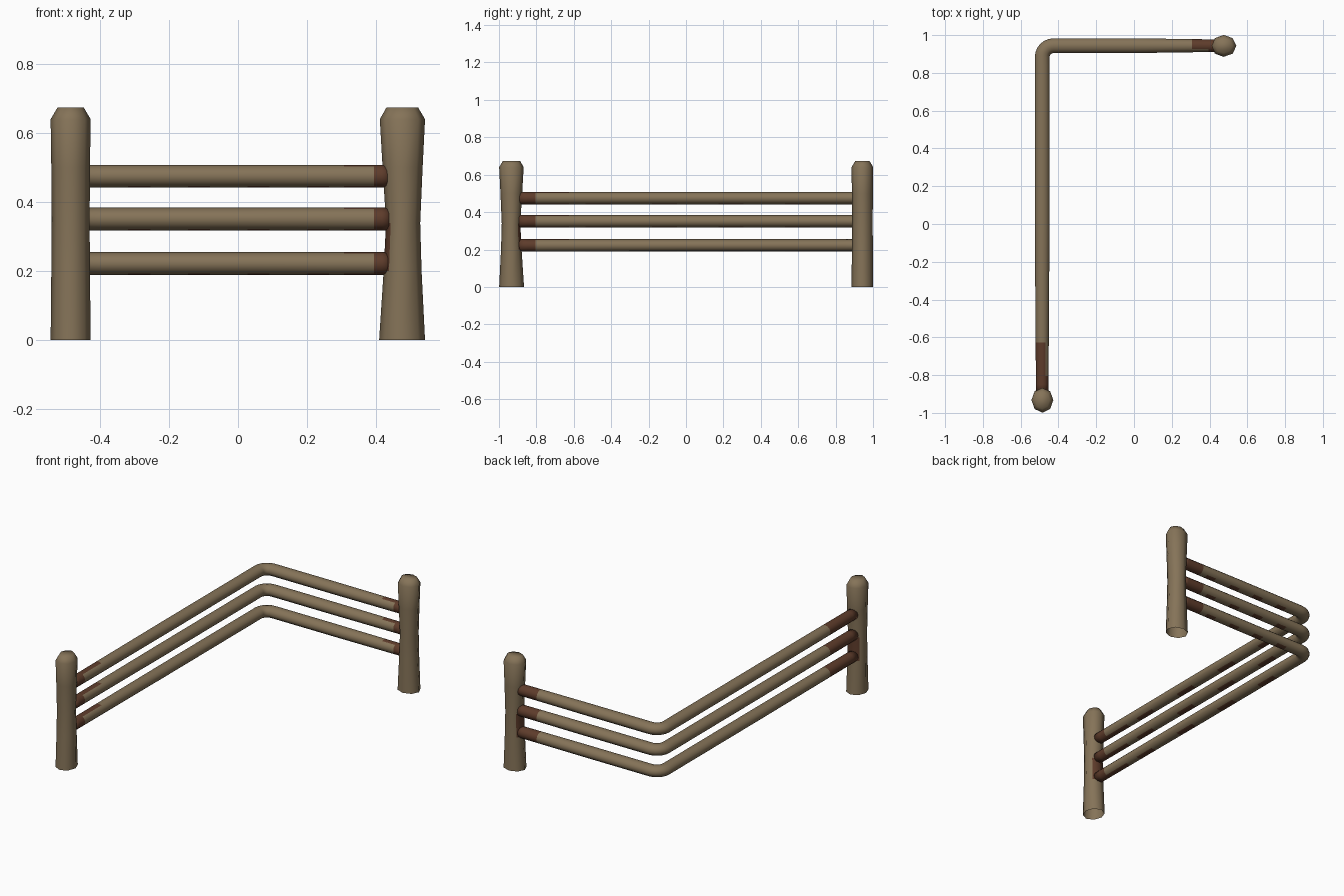
import bpy, bmesh, math
from mathutils import Vector

if "Cube" in bpy.data.objects:
    bpy.data.objects.remove(bpy.data.objects["Cube"])


def material(name, col):
    m = bpy.data.materials.new(name)
    m.diffuse_color = (*col, 1)
    m.use_nodes = True
    m.node_tree.nodes["Principled BSDF"].inputs["Base Color"].default_value = m.diffuse_color
    return m


WOOD = material("tan wood", (0.235, 0.172, 0.098))
DARK = material("dark worn wood", (0.112, 0.045, 0.024))


def finish(bm, name):
    for f in bm.faces:
        f.smooth = True
    bmesh.ops.recalc_face_normals(bm, faces=bm.faces)
    me = bpy.data.meshes.new(name)
    bm.to_mesh(me)
    bm.free()
    me.materials.append(WOOD)
    me.materials.append(DARK)
    ob = bpy.data.objects.new(name, me)
    bpy.context.collection.objects.link(ob)
    return ob


def bridge(bm, a, b):
    n = len(a)
    return [bm.faces.new((a[i], a[(i + 1) % n], b[(i + 1) % n], b[i])) for i in range(n)]


# Waisted eight-sided post; inward = direction towards its rails
# profile: height, inner reach, outer reach, half width across
PROFILE = [(0, .066, .067, .058), (.2, .053, .057, .056), (.34, .046, .053, .055),
           (.5, .056, .060, .056), (.64, .064, .067, .058), (.674, .045, .047, .038)]


def post(name, x, y, inward):
    bm = bmesh.new()
    d = Vector((*inward, 0))
    side = Vector((-d.y, d.x, 0))
    prev = None
    for k, (z, rin, rout, w) in enumerate(PROFILE):
        ring = []
        for i in range(8):
            a = i * math.tau / 8
            c = math.cos(a)
            p = Vector((x, y, z)) + d * c * (rin if c > 0 else rout) + side * math.sin(a) * w
            ring.append(bm.verts.new(p))
        if prev:
            faces = bridge(bm, prev, ring)
            if k == 2:  # worn patch between the rails
                faces[0].material_index = faces[7].material_index = 1
        prev = ring
    bm.faces.new(prev)
    return finish(bm, name)


post("front_post", -.485, -.932, (0, 1))
post("back_post", .475, .943, (-1, 0))

# Bent rail path: (position, outward normal, fraction from the post)
Y0, X1, CX, CY, BEND = -.893, .437, -.486, .944, .06
path = []
for i in range(41):
    t = i / 40
    path.append((Vector((CX, Y0 + (CY - BEND - Y0) * t, 0)), Vector((-1, 0, 0)), t))
for i in range(1, 6):
    a = math.pi - i * math.pi / 12
    n = Vector((math.cos(a), math.sin(a), 0))
    path.append((Vector((CX + BEND, CY - BEND, 0)) + n * BEND, n, 1))
for i in range(41):
    t = i / 40
    path.append((Vector((CX + BEND + (X1 - CX - BEND) * t, CY, 0)), Vector((0, 1, 0)), 1 - t))

SIDES = 12


def is_worn(u, a):
    """Dark near the posts, with patches along the underside."""
    out, up = math.cos(a), math.sin(a)
    if up < -.8 and (u * 5) % 1 < .35 and u < .98:
        return True
    limit = .06 if out < -.6 and abs(up) < .75 else .14
    return u < limit


def rail(name, z):
    bm = bmesh.new()
    prev = None
    for p, n, u in path:
        half = .033 + .006 * min(1, u * 2)
        ring = []
        for i in range(SIDES):
            a = i * math.tau / SIDES
            ring.append(bm.verts.new(p + n * math.cos(a) * half
                                     + Vector((0, 0, z + .033 * math.sin(a)))))
        if prev:
            for i, f in enumerate(bridge(bm, prev[0], ring)):
                f.material_index = int(is_worn((u + prev[1]) / 2, (i + .5) * math.tau / SIDES))
        else:
            bm.faces.new(ring).material_index = 1
        prev = (ring, u)
    bm.faces.new(prev[0]).material_index = 1
    return finish(bm, name)


for label, z in (("lower", .222), ("middle", .351), ("upper", .475)):
    rail(label + "_rail", z)
